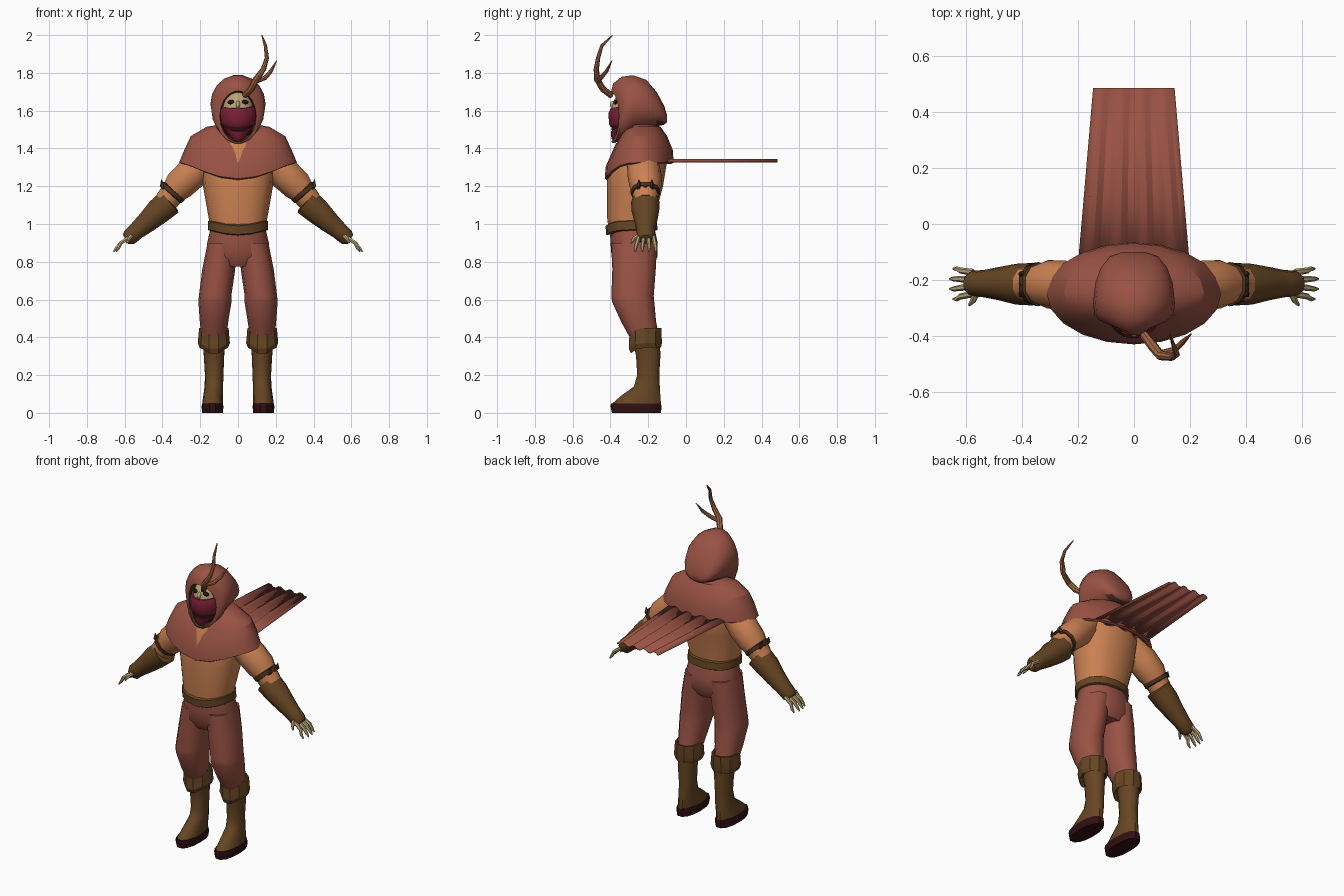
import bpy, bmesh, math
from mathutils import Vector

if "Cube" in bpy.data.objects:
    bpy.data.objects.remove(bpy.data.objects["Cube"])


def material(name, rgb):
    m = bpy.data.materials.new(name)
    m.use_nodes = True
    m.diffuse_color = (*rgb, 1)
    m.node_tree.nodes["Principled BSDF"].inputs["Base Color"].default_value = (*rgb, 1)
    return m


RED = material("rust cloth", (0.32, 0.085, 0.058))
ORANGE = material("orange cloth", (0.6, 0.22, 0.085))
BROWN = material("brown leather", (0.135, 0.06, 0.017))
DARK = material("dark leather", (0.07, 0.032, 0.012))
BONE = material("bone", (0.5, 0.38, 0.19))
CRIMSON = material("crimson mask", (0.2, 0.014, 0.035))
SOLE = material("dark sole", (0.03, 0.005, 0.006))
ANTLER = material("antler", (0.36, 0.13, 0.055))


def finish(name, bm, mats, mirror=False, angle=38):
    bmesh.ops.recalc_face_normals(bm, faces=bm.faces[:])
    me = bpy.data.meshes.new(name)
    bm.to_mesh(me)
    bm.free()
    for m in mats:
        me.materials.append(m)
    me.shade_smooth()
    me.set_sharp_from_angle(angle=math.radians(angle))
    ob = bpy.data.objects.new(name, me)
    bpy.context.collection.objects.link(ob)
    if mirror:
        ob.modifiers.new("mirror", "MIRROR")
    return ob


def skin(rings):
    """Bridge closed rings of points and cap both ends."""
    bm = bmesh.new()
    rows = [[bm.verts.new(p) for p in ring] for ring in rings]
    n = len(rows[0])
    for a, b in zip(rows, rows[1:]):
        for i in range(n):
            j = (i + 1) % n
            bm.faces.new((a[i], a[j], b[j], b[i]))
    bm.faces.new(rows[0])
    bm.faces.new(rows[-1])
    return bm


def stack(name, rows, mat, n=16, power=1.0, dip=0.0, mirror=False, angle=38):
    """Rows of (z, cx, cy, rx, ry); dip lowers the front into a point."""
    def bend(v):
        return math.copysign(abs(v) ** power, v)
    rings = []
    for z, cx, cy, rx, ry in rows:
        ring = []
        for i in range(n):
            a = math.tau * i / n
            c, s = math.cos(a), math.sin(a)
            ring.append((cx + rx * bend(c), cy + ry * bend(s), z - dip * max(0, -s) ** 3))
        rings.append(ring)
    return finish(name, skin(rings), [mat], mirror, angle)


def tube(name, path, mat, n=10, mirror=False):
    """Path rows of (x, y, z, radius); sections stand square to the path."""
    pts = [Vector(p[:3]) for p in path]
    rings = []
    for i, p in enumerate(pts):
        t = (pts[min(i + 1, len(pts) - 1)] - pts[max(i - 1, 0)]).normalized()
        v = t.cross(Vector((0, 1, 0))).normalized()
        u = v.cross(t)
        r = path[i][3]
        rings.append([p + r * (math.cos(math.tau * k / n) * u + math.sin(math.tau * k / n) * v)
                      for k in range(n)])
    return finish(name, skin(rings), [mat], mirror)


def ellipsoid(name, centre, size, mat, mirror=False):
    bm = bmesh.new()
    bmesh.ops.create_uvsphere(bm, u_segments=16, v_segments=10, radius=1)
    bmesh.ops.scale(bm, vec=size, verts=bm.verts[:])
    bmesh.ops.translate(bm, vec=centre, verts=bm.verts[:])
    return finish(name, bm, [mat], mirror)


# Torso, belt and hips
stack("torso", [(0.97, 0, -.29, .148, .12), (1.03, 0, -.292, .155, .125),
                (1.2, 0, -.27, .185, .148), (1.32, 0, -.26, .192, .158),
                (1.43, 0, -.25, .17, .12)], ORANGE, power=.88)
stack("belt", [(.965, 0, -.287, .152, .128), (.97, 0, -.287, .16, .136),
               (1.015, 0, -.29, .158, .136), (1.02, 0, -.29, .15, .128)],
      BROWN, power=.88, dip=.025)
stack("hips", [(.98, 0, -.285, .145, .118), (.9, 0, -.275, .163, .125),
               (.83, 0, -.272, .165, .122), (.775, 0, -.27, .12, .09)], RED, power=.88)

# Legs and boots
stack("trouser_leg", [(.9, .083, -.275, .078, .122), (.76, .102, -.275, .087, .115),
                      (.62, .121, -.283, .086, .112), (.59, .122, -.28, .088, .112),
                      (.48, .127, -.25, .075, .092), (.4, .128, -.22, .065, .078)],
      RED, n=12, power=.9, mirror=True)
stack("boot", [(.43, .128, -.215, .062, .078), (.3, .127, -.2, .054, .066),
               (.2, .126, -.2, .049, .06), (.14, .128, -.207, .049, .07),
               (.09, .132, -.24, .052, .107), (.045, .135, -.264, .055, .135)],
      BROWN, n=14, mirror=True)
stack("sole", [(.05, .135, -.265, .055, .135), (.035, .135, -.265, .058, .138),
               (0, .135, -.262, .055, .133)], SOLE, n=14, power=.85, mirror=True)
stack("boot_cuff", [(.4, .128, -.215, .06, .075), (.45, .128, -.215, .068, .08),
                    (.45, .128, -.215, .078, .089), (.37, .128, -.215, .085, .092),
                    (.345, .128, -.212, .075, .084), (.36, .128, -.21, .056, .066)],
      BROWN, n=10, dip=.035, mirror=True, angle=20)

# Arms: sleeve, torn band, gauntlet
tube("sleeve", [(.14, -.235, 1.37, .08), (.25, -.22, 1.262, .09), (.31, -.215, 1.205, .086),
                (.345, -.215, 1.165, .07), (.385, -.215, 1.115, .064)], ORANGE, mirror=True)
tube("arm_band", [(.338, -.215, 1.178, .068), (.34, -.215, 1.176, .079),
                  (.354, -.215, 1.158, .077), (.356, -.215, 1.156, .066)], DARK, mirror=True)
for k, y in enumerate((-.25, -.215, -.18)):
    tube(f"band_tatter_{k}", [(.385, y, 1.185, .012), (.402, y, 1.205, .013),
                              (.405, y, 1.235 - .02 * (k % 2), .002)], DARK, n=5, mirror=True)
tube("gauntlet", [(.36, -.215, 1.118, .06), (.362, -.215, 1.116, .076),
                  (.42, -.215, 1.068, .073), (.48, -.213, 1.012, .06),
                  (.535, -.213, .965, .049), (.575, -.213, .93, .046),
                  (.595, -.213, .918, .03)], BROWN, mirror=True)

# Bony fingers, fanned out
for k in range(4):
    y = -.25 + .026 * k
    tip = -.268 + .036 * k
    reach = .012 * abs(k - 1.5)
    tube(f"finger_{k}", [(.575, y, .93, .012), (.62, (y + tip) / 2, .9, .011),
                         (.65 - reach, tip, .872, .009), (.664 - reach, tip, .853, .004)],
         BONE, n=6, mirror=True)
tube("thumb", [(.56, -.24, .94, .014), (.575, -.275, .925, .011), (.588, -.29, .9, .005)],
     BONE, n=6, mirror=True)

# Shoulder mantle with a pointed front
stack("mantle", [(1.53, 0, -.25, .07, .07), (1.515, 0, -.25, .165, .115),
                 (1.465, 0, -.245, .25, .145), (1.39, 0, -.247, .285, .178),
                 (1.325, 0, -.248, .312, .182), (1.318, 0, -.248, .295, .17),
                 (1.37, 0, -.248, .2, .13)], RED, n=20, dip=.085, angle=30)

# Hood: upright ovals of (y, top, bottom, half width, side setback), front to back
hood_rows = [(-.30, 1.69, 1.46, .085, 0), (-.405, 1.705, 1.435, .097, .05),
             (-.395, 1.745, 1.425, .122, .05), (-.345, 1.782, 1.44, .142, .02),
             (-.28, 1.79, 1.48, .146, 0), (-.21, 1.765, 1.5, .138, 0),
             (-.155, 1.70, 1.515, .118, 0), (-.115, 1.625, 1.525, .085, 0),
             (-.10, 1.575, 1.54, .04, 0)]
N = 18
rings = []
for y, top, low, rx, back in hood_rows:
    ring = []
    for i in range(N):
        a = math.tau * i / N
        c, s = math.cos(a), math.sin(a)
        ring.append((rx * c, y + back * abs(c), (top + low) / 2 + (top - low) / 2 * s))
    rings.append(ring)
bm = skin(rings)
bm.faces.ensure_lookup_table()
bmesh.ops.recalc_face_normals(bm, faces=bm.faces[:])
for i, f in enumerate(bm.faces):
    lining = i < N or i == len(bm.faces) - 2
    if lining or f.normal.z < -.8:
        f.material_index = 1
finish("hood", bm, [RED, DARK], angle=45)

# Face, eyes and jawed mask
ellipsoid("head", (0, -.29, 1.59), (.086, .107, .125), BONE)
ellipsoid("eye_socket", (.036, -.372, 1.645), (.02, .013, .012), SOLE, mirror=True)
ellipsoid("nose", (0, -.385, 1.632), (.012, .018, .02), BONE)
stack("mask", [(1.525, 0, -.31, .088, .088), (1.54, 0, -.31, .096, .098),
               (1.6, 0, -.31, .098, .1), (1.622, 0, -.31, .09, .09)], CRIMSON, dip=.012)
stack("mouth_gap", [(1.47, 0, -.315, .075, .075), (1.545, 0, -.315, .084, .083)], SOLE)
stack("mask_chin", [(1.45, 0, -.325, .03, .05), (1.475, 0, -.32, .06, .075),
                    (1.51, 0, -.315, .08, .083)], CRIMSON, dip=.022)

# Antler on the left brow
tube("antler_beam", [(.035, -.395, 1.68, .016), (.07, -.44, 1.715, .018),
                     (.095, -.47, 1.765, .017), (.135, -.475, 1.82, .014),
                     (.153, -.465, 1.88, .011), (.145, -.445, 1.945, .009),
                     (.127, -.39, 1.998, .003)], ANTLER, n=8)
tube("antler_tine", [(.085, -.465, 1.75, .012), (.145, -.45, 1.775, .012),
                     (.175, -.42, 1.81, .01), (.205, -.392, 1.865, .002)], ANTLER, n=8)

# Pleated cape held straight out behind
bm = bmesh.new()
columns = 17
rows = []
for y, half in ((-.13, .198), (.1, .178), (.485, .145)):
    row = []
    for i in range(columns):
        t = 2 * i / (columns - 1) - 1
        row.append(bm.verts.new((half * t, y, 1.335 + (.007 if i % 4 in (1, 2) else -.007))))
    rows.append(row)
for a, b in zip(rows, rows[1:]):
    for i in range(columns - 1):
        bm.faces.new((a[i], a[i + 1], b[i + 1], b[i]))
cape = finish("cape", bm, [RED], angle=20)
solid = cape.modifiers.new("thickness", "SOLIDIFY")
solid.thickness = .004
solid.offset = 0
